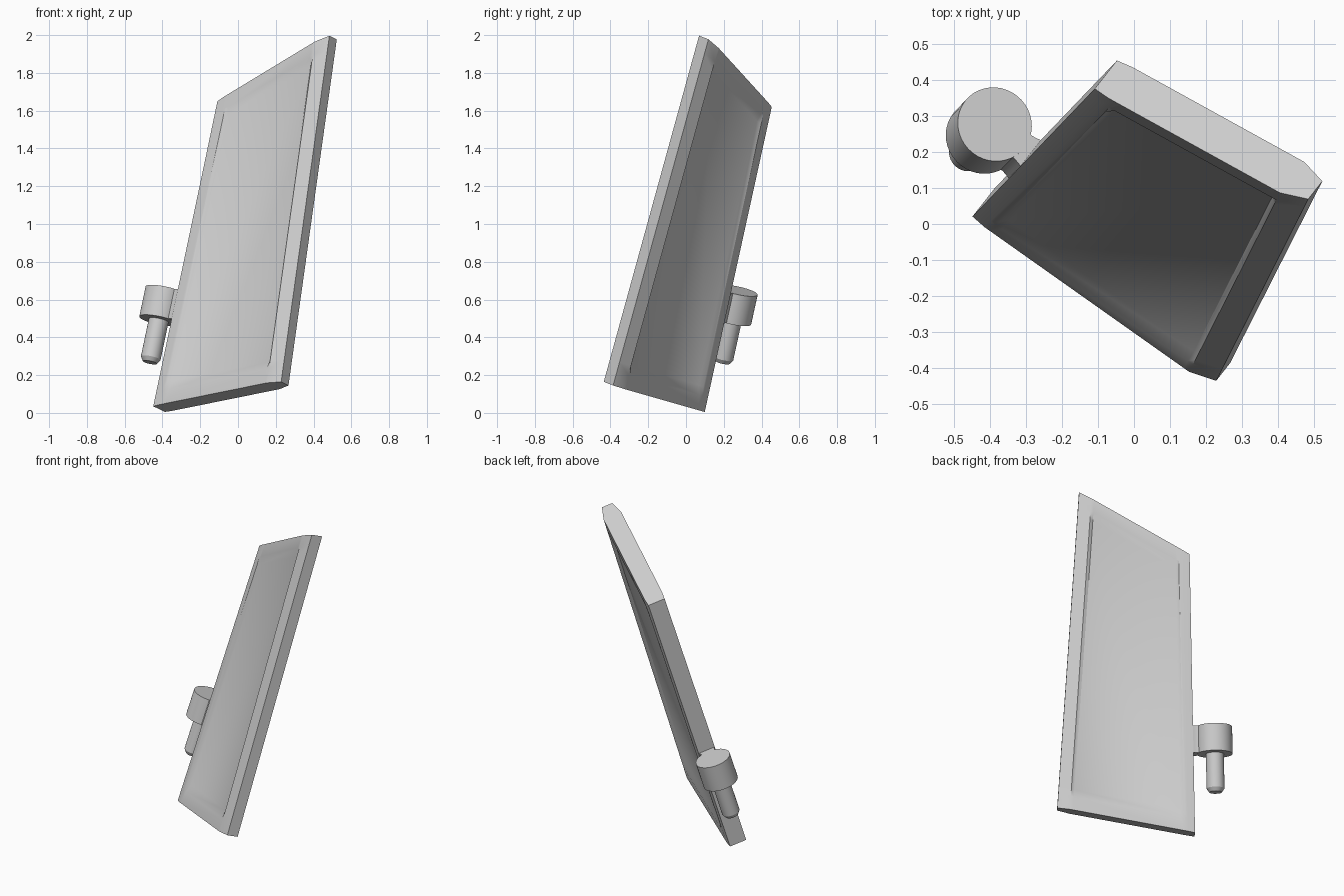
import bpy, bmesh, math
from mathutils import Matrix, Vector

cube = bpy.data.objects.get("Cube")
if cube:
    bpy.data.objects.remove(cube)

grey = bpy.data.materials.new("light_grey")
grey.use_nodes = True
grey.diffuse_color = (0.6, 0.6, 0.6, 1)
grey.node_tree.nodes["Principled BSDF"].inputs["Base Color"].default_value = (0.6, 0.6, 0.6, 1)

# Tilted frame: local x across the panel, y through it, z along the hinge edge
along = Vector((0.2014, 0.2103, 0.957)).normalized()
through = Vector((0.591, 0.753, -0.29))
through = (through - along * through.dot(along)).normalized()
across = through.cross(along)
FRAME = Matrix((across, through, along)).transposed().to_4x4()
FRAME.translation = (-0.418, 0.06, 0.02)


def finish(name, bm):
    bmesh.ops.recalc_face_normals(bm, faces=bm.faces)
    bm.transform(FRAME)
    mesh = bpy.data.meshes.new(name)
    bm.to_mesh(mesh)
    bm.free()
    mesh.materials.append(grey)
    obj = bpy.data.objects.new(name, mesh)
    bpy.context.collection.objects.link(obj)
    bpy.ops.object.select_all(action='DESELECT')
    obj.select_set(True)
    bpy.context.view_layer.objects.active = obj
    bpy.ops.object.shade_smooth_by_angle(angle=math.radians(30))


# Panel: tapered plate, chamfered edges, shallow recess on both faces
# columns: (measured from the right edge?, distance, half thickness)
COLUMNS = [(False, 0, 0.052), (False, 0.045, 0.057), (False, 0.065, 0.057),
           (False, 0.083, 0.057), (True, 0.093, 0.057), (True, 0.075, 0.057),
           (True, 0, 0.033)]
# rows: (measured from the top?, margin)
ROWS = [(False, 0), (False, 0.08), (False, 0.13), (True, 0.13), (True, 0.08), (True, 0)]
DEPTH = 0.018


def panel_point(col, row):
    from_right, dist, half = COLUMNS[col]
    from_top, margin = ROWS[row]
    u = 1.0
    for _ in range(12):
        w = 0.81 - (u - 0.164) * 0.0864 - dist if from_right else dist
        u = 1.688 + 0.6 * w - margin if from_top else 0.2025 * w + margin
    if col in (3, 4) and row in (2, 3):
        half -= DEPTH
    return w, half, u


bm = bmesh.new()
nc, nr = len(COLUMNS), len(ROWS)
sides = []
for side in (-1, 1):
    grid = {}
    for c in range(nc):
        for r in range(nr):
            w, half, u = panel_point(c, r)
            grid[c, r] = bm.verts.new((w, side * half, u))
    for c in range(nc - 1):
        for r in range(nr - 1):
            bm.faces.new((grid[c, r], grid[c + 1, r], grid[c + 1, r + 1], grid[c, r + 1]))
    sides.append(grid)
rim = ([(c, 0) for c in range(nc)] + [(nc - 1, r) for r in range(1, nr)]
       + [(c, nr - 1) for c in range(nc - 2, -1, -1)] + [(0, r) for r in range(nr - 2, 0, -1)])
for a, b in zip(rim, rim[1:] + rim[:1]):
    bm.faces.new((sides[0][a], sides[0][b], sides[1][b], sides[1][a]))
finish("panel", bm)

AXIS_X, LOW, HIGH = -0.128, 0.487, 0.652


# Turned parts around the hinge axis
def turned(name, profile, segments=40):
    bm = bmesh.new()
    rings = []
    for radius, z in profile:
        rings.append([bm.verts.new((AXIS_X + radius * math.cos(a), radius * math.sin(a), z))
                      for a in (2 * math.pi * i / segments for i in range(segments))])
    for lower, upper in zip(rings, rings[1:]):
        for i in range(segments):
            j = (i + 1) % segments
            bm.faces.new((lower[i], lower[j], upper[j], upper[i]))
    bm.faces.new(rings[0])
    bm.faces.new(rings[-1])
    finish(name, bm)


turned("hinge_knuckle", [(0.105, LOW), (0.105, HIGH)])
turned("hinge_pin", [(0.038, 0.255), (0.053, 0.278), (0.053, LOW + 0.01)])

# Web joining knuckle and panel, flared at the panel edge
half_outline = [(AXIS_X, 0.042), (-0.025, 0.042), (-0.01, 0.045), (0.01, 0.051)]
outline = half_outline + [(x, -y) for x, y in reversed(half_outline)]
bm = bmesh.new()
face = bm.faces.new([bm.verts.new((x, y, LOW + 0.001)) for x, y in outline])
top = bmesh.ops.extrude_face_region(bm, geom=[face])["geom"]
bmesh.ops.translate(bm, vec=(0, 0, HIGH - LOW - 0.002),
                    verts=[v for v in top if isinstance(v, bmesh.types.BMVert)])
finish("hinge_web", bm)
